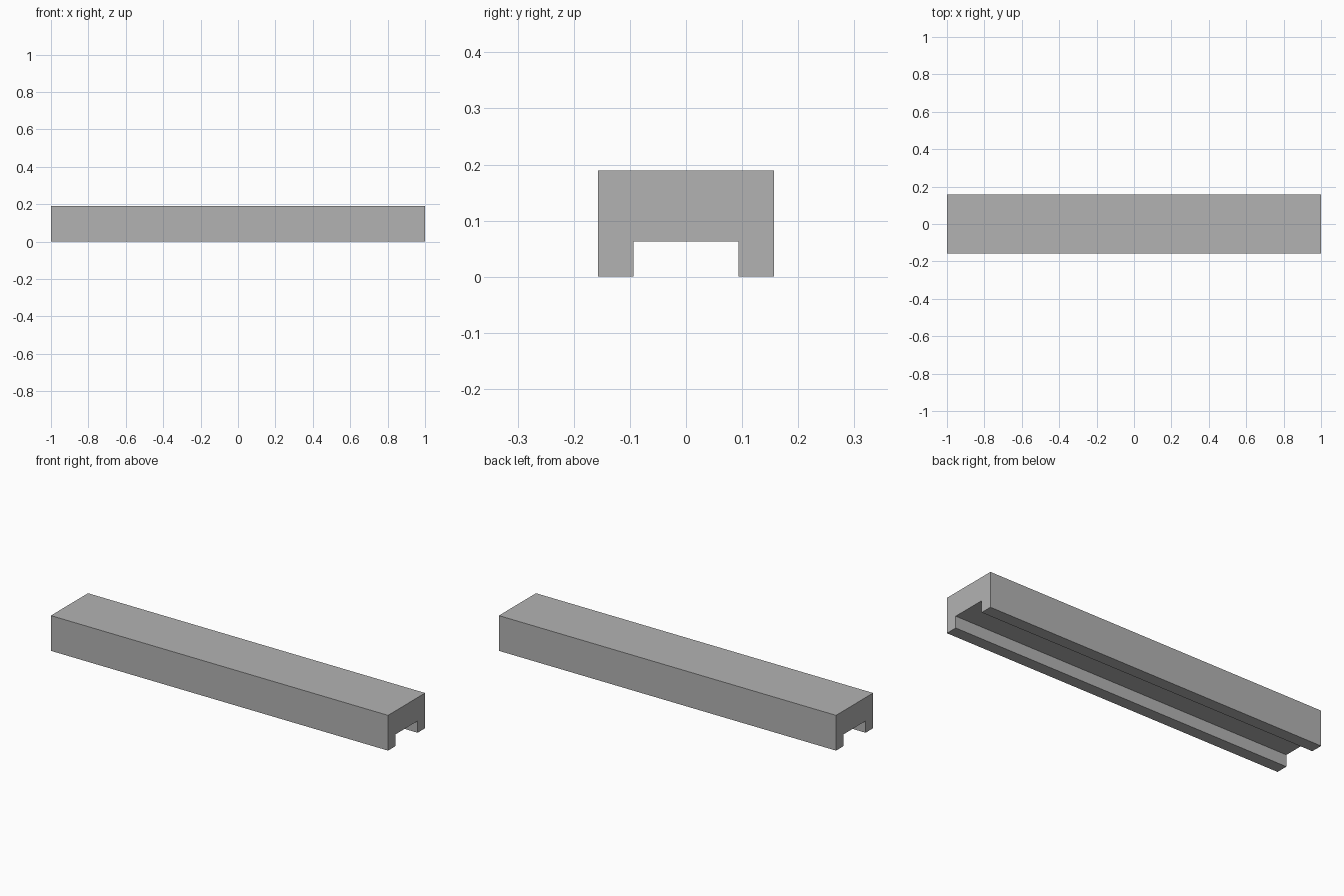
import bpy, bmesh

if "Cube" in bpy.data.objects:
    bpy.data.objects.remove(bpy.data.objects["Cube"])

LENGTH = 2.0
HALF_W, HEIGHT = 0.157, 0.189      # outer section
SLOT_W, SLOT_H = 0.0935, 0.063     # half width and height of the underside channel

# Half of the cross-section (y, z), mirrored to the other side
half = [(SLOT_W, SLOT_H), (SLOT_W, 0), (HALF_W, 0), (HALF_W, HEIGHT)]
profile = half + [(-y, z) for y, z in reversed(half)]

# Channelled beam: extrude the section along x
bm = bmesh.new()
end = bm.faces.new([bm.verts.new((-LENGTH / 2, y, z)) for y, z in profile])
ext = bmesh.ops.extrude_face_region(bm, geom=[end], use_keep_orig=True)
verts = [g for g in ext["geom"] if isinstance(g, bmesh.types.BMVert)]
bmesh.ops.translate(bm, verts=verts, vec=(LENGTH, 0, 0))
bmesh.ops.recalc_face_normals(bm, faces=bm.faces)

mesh = bpy.data.meshes.new("channelled_beam")
bm.to_mesh(mesh)
bm.free()
beam = bpy.data.objects.new("channelled_beam", mesh)
bpy.context.collection.objects.link(beam)

# Dark grey finish
grey = bpy.data.materials.new("dark_grey")
grey.diffuse_color = (0.45, 0.45, 0.45, 1)
grey.use_nodes = True
grey.node_tree.nodes["Principled BSDF"].inputs["Base Color"].default_value = grey.diffuse_color
mesh.materials.append(grey)
